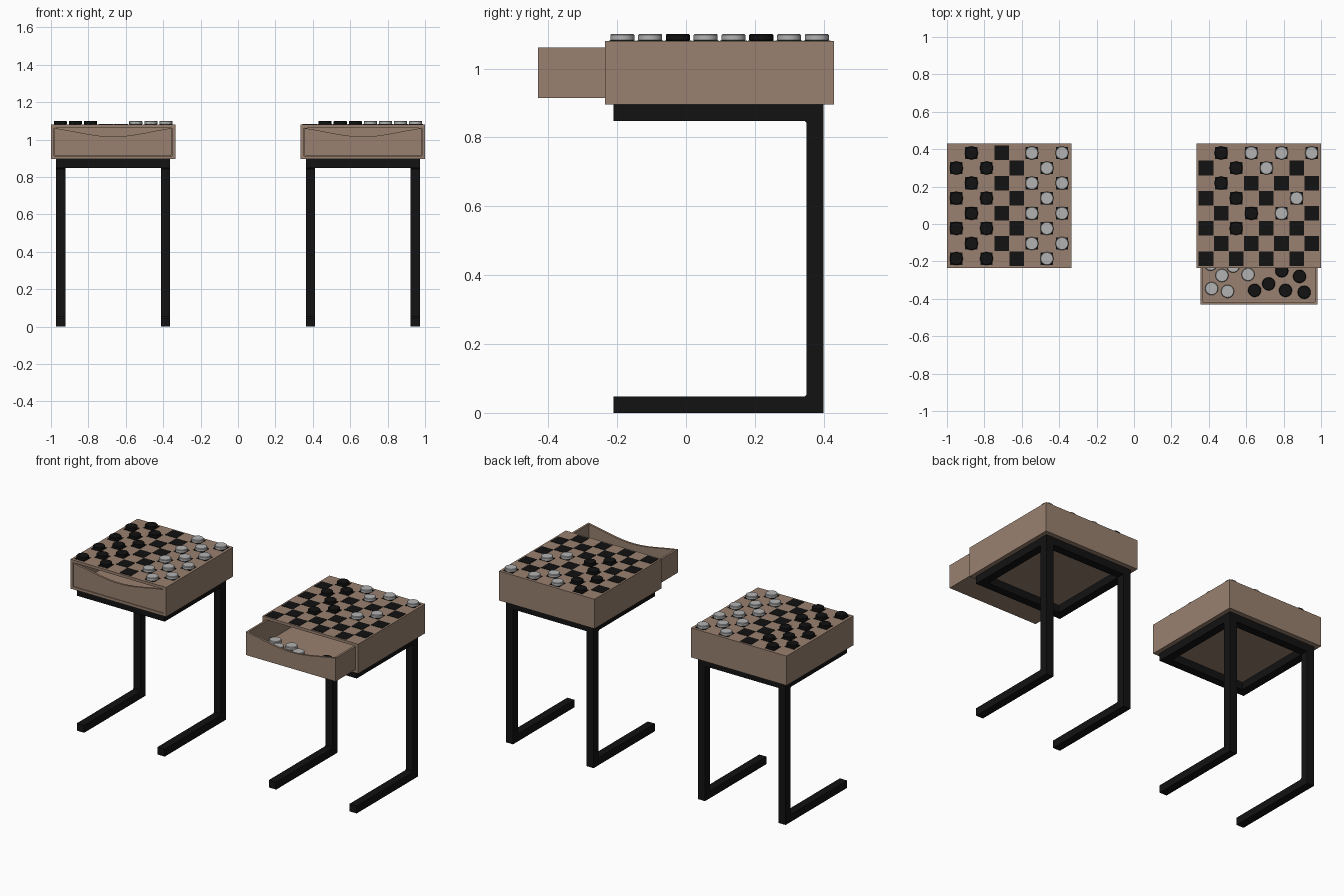
import bpy, bmesh, math
from mathutils import Matrix

if "Cube" in bpy.data.objects:
    bpy.data.objects.remove(bpy.data.objects["Cube"])


def material(name, rgb):
    m = bpy.data.materials.new(name)
    m.diffuse_color = (*rgb, 1)
    m.use_nodes = True
    m.node_tree.nodes["Principled BSDF"].inputs["Base Color"].default_value = m.diffuse_color
    return m


WOOD = material("brown wood", (0.32, 0.22, 0.16))
BLACK = material("black", (0.006, 0.006, 0.006))
GREY = material("light grey", (0.45, 0.45, 0.45))


def finish(name, bm, mat, smooth=False):
    bmesh.ops.recalc_face_normals(bm, faces=bm.faces)
    me = bpy.data.meshes.new(name)
    bm.to_mesh(me)
    bm.free()
    me.materials.append(mat)
    ob = bpy.data.objects.new(name, me)
    bpy.context.collection.objects.link(ob)
    if smooth:
        bpy.ops.object.select_all(action='DESELECT')
        ob.select_set(True)
        bpy.context.view_layer.objects.active = ob
        bpy.ops.object.shade_smooth_by_angle(angle=math.radians(35))
    return ob


def box(bm, x0, x1, y0, y1, z0, z1):
    mat = (Matrix.Translation(((x0 + x1) / 2, (y0 + y1) / 2, (z0 + z1) / 2))
           @ Matrix.Diagonal((x1 - x0, y1 - y0, z1 - z0, 1)))
    bmesh.ops.create_cube(bm, size=1, matrix=mat)


def prism(bm, pts, offset):
    face = bm.faces.new([bm.verts.new(p) for p in pts])
    new = bmesh.ops.extrude_face_region(bm, geom=[face])["geom"]
    bmesh.ops.translate(bm, vec=offset, verts=[v for v in new if isinstance(v, bmesh.types.BMVert)])


def disc(bm, x, y, z, r=0.035, h=0.02, n=32):
    # lathed game piece with small chamfers
    rings = []
    for rr, zz in ((r - .003, 0), (r, .003), (r, h - .003), (r - .003, h)):
        rings.append([bm.verts.new((x + rr * math.cos(2 * math.pi * i / n),
                                    y + rr * math.sin(2 * math.pi * i / n), z + zz)) for i in range(n)])
    bm.faces.new(rings[0][::-1])
    bm.faces.new(rings[-1])
    for a, b in zip(rings, rings[1:]):
        for i in range(n):
            j = (i + 1) % n
            bm.faces.new((a[i], a[j], b[j], b[i]))


Y0, Y1, Z0, Z1 = -0.235, 0.43, 0.895, 1.08
HALF, PITCH, YC = 0.3325, 0.0807, 0.0975


def table(side, cx, pull, black_cells, grey_cells, black_loose, grey_loose):
    # metal frame: two C-shaped legs and two cross bars
    bm = bmesh.new()
    c_shape = [(-.21, 0), (.4, 0), (.4, Z0), (-.21, Z0), (-.21, .848),
               (.344, .848), (.35, .842), (.35, .053), (.344, .047), (-.21, .047)]
    for x in (cx - .305, cx + .255):
        prism(bm, [(x, y, z) for y, z in c_shape], (.05, 0, 0))
    for y in (-.21, .35):
        box(bm, cx - .255, cx + .255, y, y + .05, .848, Z0)
    finish(side + "_frame", bm, BLACK)

    # hollow case, open to the front
    bm = bmesh.new()
    box(bm, cx - HALF, cx + HALF, Y0, Y1, Z0, Z1)
    bm.faces.ensure_lookup_table()
    front = min(bm.faces, key=lambda f: f.calc_center_median().y)
    bmesh.ops.inset_region(bm, faces=[front], thickness=.017, use_even_offset=True)
    new = bmesh.ops.extrude_face_region(bm, geom=[front])["geom"]
    bmesh.ops.translate(bm, vec=(0, .645, 0), verts=[v for v in new if isinstance(v, bmesh.types.BMVert)])
    if front.is_valid:
        bmesh.ops.delete(bm, geom=[front], context='FACES_ONLY')
    finish(side + "_case", bm, WOOD)

    # drawer with a dipped front edge
    bm = bmesh.new()
    w, t, zb, zt = .3125, .013, .915, 1.061
    y0, y1 = Y0 - pull, .395 - pull
    box(bm, cx - w, cx + w, y0 + t, y1, zb, zb + .012)
    box(bm, cx - w, cx - w + t, y0 + t, y1, zb + .012, zt)
    box(bm, cx + w - t, cx + w, y0 + t, y1, zb + .012, zt)
    box(bm, cx - w + t, cx + w - t, y1 - t, y1, zb + .012, zt)
    pts = [(cx - w, y0, zb), (cx + w, y0, zb)]
    for i in range(25):
        u = 1 - i / 12
        dip = .25 * (1 + math.cos(math.pi * u)) + .5 * (1 - u * u)
        pts.append((cx + w * u, y0, zt - .045 * dip))
    prism(bm, pts, (0, t, 0))
    finish(side + "_drawer", bm, WOOD)

    # dark board squares, smaller where a piece stands
    def spot(i, j):
        return cx + (i - 3.5) * PITCH, YC + (3.5 - j) * PITCH
    bm = bmesh.new()
    for i in range(8):
        for j in range(8):
            if (i + j) % 2:
                x, y = spot(i, j)
                h = .033 if (i, j) in black_cells + grey_cells else .039
                box(bm, x - h, x + h, y - h, y + h, Z1 - .002, Z1 + .002)
    finish(side + "_board_squares", bm, BLACK)

    # game pieces on the board and loose in the drawer
    for name, mat, cells, loose in (("black", BLACK, black_cells, black_loose),
                                    ("grey", GREY, grey_cells, grey_loose)):
        bm = bmesh.new()
        for c in cells:
            disc(bm, *spot(*c), Z1)
        for x, y in loose:
            disc(bm, x, y, zb + .012)
        finish(f"{side}_{name}_pieces", bm, mat, True)


def start(cols):
    return [(i, j) for i in cols for j in range(8) if (i + j) % 2]


table("left", -.6675, 0, start((0, 1, 2)), start((5, 6, 7)), [], [])
table("right", .6675, .195,
      [(1, 0), (2, 1), (1, 2), (2, 3), (3, 4), (2, 5)],
      [(3, 0), (5, 0), (7, 0), (4, 1), (6, 3), (5, 4)],
      [(.645, -.355), (.72, -.32), (.79, -.25), (.81, -.355), (.885, -.28), (.91, -.365)],
      [(.41, -.215), (.47, -.275), (.53, -.225), (.415, -.345), (.50, -.36), (.61, -.27)])
